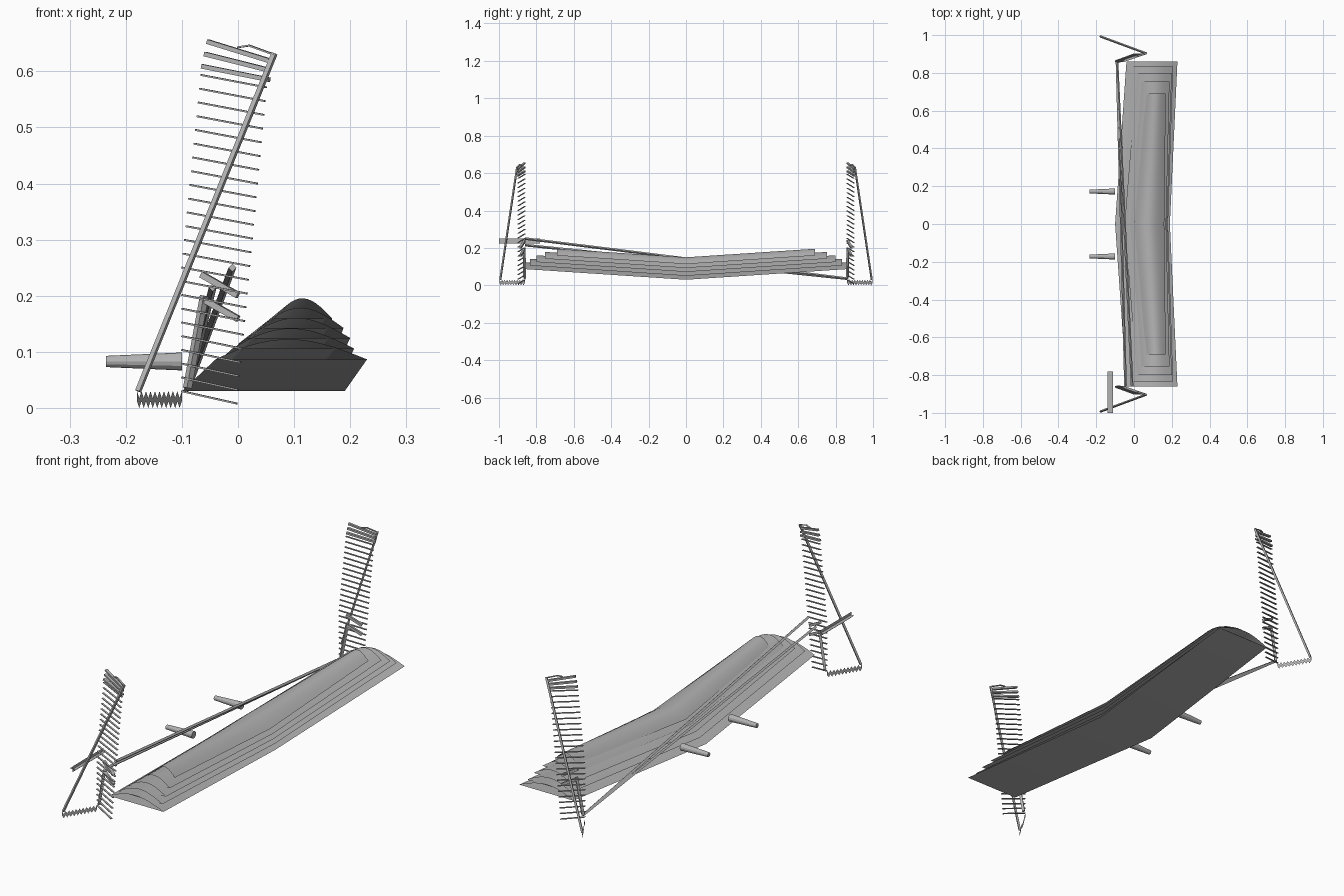
import bpy, bmesh, math
from mathutils import Vector

cube = bpy.data.objects.get("Cube")
if cube:
    bpy.data.objects.remove(cube)

GREY = (0.45, 0.45, 0.45, 1)
mat = bpy.data.materials.new("plain grey")
mat.use_nodes = True
mat.diffuse_color = GREY
mat.node_tree.nodes["Principled BSDF"].inputs["Base Color"].default_value = GREY


def finish(bm, name):
    mesh = bpy.data.meshes.new(name)
    bm.to_mesh(mesh)
    bm.free()
    mesh.materials.append(mat)
    ob = bpy.data.objects.new(name, mesh)
    bpy.context.collection.objects.link(ob)
    return ob


def add_bar(bm, a, b, r1, r2=None, sides=4):
    """Straight bar between two points."""
    a, b = Vector(a), Vector(b)
    d = b - a
    res = bmesh.ops.create_cone(bm, cap_ends=True, segments=sides, radius1=r1,
                                radius2=r1 if r2 is None else r2, depth=d.length)
    rot = d.to_track_quat('Z', 'Y').to_matrix().to_4x4()
    rot.translation = (a + b) / 2
    bmesh.ops.transform(bm, matrix=rot, verts=res["verts"])


def add_slat(bm, a, b, width, thick):
    """Flat blade between two points, lying nearly level."""
    a, b = Vector(a), Vector(b)
    side = (b - a).cross(Vector((0, 0, 1))).normalized() * width / 2
    up = side.cross(b - a).normalized() * thick / 2
    ends = [[bm.verts.new(p + s * side + u * up)
             for s, u in ((-1, -1), (1, -1), (1, 1), (-1, 1))] for p in (a, b)]
    bm.faces.new(ends[0][::-1])
    bm.faces.new(ends[1])
    for i in range(4):
        j = (i + 1) % 4
        bm.faces.new((ends[0][i], ends[0][j], ends[1][j], ends[1][i]))


# Stacked curved leaves, bent at the middle and open at both ends
STEPS = 14
RISE = 0.066


def leaf(name, mid, tip, half, base):
    bm = bmesh.new()
    rows = []
    for y, (lead, trail) in ((-half, tip), (0, mid), (half, tip)):
        z = base + RISE * abs(y)
        row = []
        for i in range(STEPS + 1):
            t = i / STEPS
            row.append(bm.verts.new((lead + (trail - lead) * t, y,
                                     z + 0.036 * math.sin(math.pi * t ** 0.95))))
        rows.append(row)
    for r, s in zip(rows, rows[1:]):
        for i in range(STEPS):
            bm.faces.new((r[i], r[i + 1], s[i + 1], s[i]))
        bm.faces.new((r[0], s[0], s[-1], r[-1]))
    ob = finish(bm, name)
    for o in bpy.context.selected_objects:
        o.select_set(False)
    ob.select_set(True)
    bpy.context.view_layer.objects.active = ob
    bpy.ops.object.shade_smooth_by_angle(angle=math.radians(25))


leaves = (((-0.10, 0.19), (-0.04, 0.23), 0.86),
          ((-0.07, 0.18), (-0.01, 0.207), 0.835),
          ((-0.05, 0.175), (0.015, 0.2), 0.80),
          ((-0.02, 0.17), (0.04, 0.188), 0.755),
          ((0.0, 0.16), (0.065, 0.168), 0.69))
for n, (mid, tip, half) in enumerate(leaves):
    leaf(f"leaf_{n + 1}", mid, tip, half, 0.03 + 0.021 * n)

# Two tapered pegs
for name, s in (("front_peg", -1), ("back_peg", 1)):
    bm = bmesh.new()
    add_bar(bm, (-0.235, s * 0.172, 0.083), (-0.10, s * 0.172, 0.083), 0.01, 0.016, 12)
    bpy_peg = finish(bm, name)

# Two long bars running from the front tower down to the back one
for name, x, z in (("upper_long_bar", -0.01, 0.25), ("lower_long_bar", -0.045, 0.215)):
    bm = bmesh.new()
    add_bar(bm, (x, -0.86, z), (-0.09, 0.86, 0.036), 0.007)
    finish(bm, name)

# End towers, mirrored front to back
RUNGS = 24
for side, s in (("front", -1), ("back", 1)):
    bm = bmesh.new()
    for i in range(RUNGS):
        z = 0.03 + 0.0245 * i
        left = -0.10 + 0.035 * max(0, (z - 0.25) / 0.35)
        right = -0.005 + 0.055 * z / 0.59
        add_slat(bm, (left, s * 0.862, z), (right, s * 0.898, z - 0.022), 0.008, 0.003)
    finish(bm, side + "_rungs")

    bm = bmesh.new()
    for i in range(3):
        add_slat(bm, (-0.064 + 0.005 * i, s * 0.864, 0.609 + 0.022 * i),
                 (0.056, s * 0.902, 0.585 + 0.017 * i), 0.012, 0.008)
    add_slat(bm, (0.0, s * 0.88, 0.643), (0.02, s * 0.888, 0.646), 0.008, 0.003)
    add_slat(bm, (0.02, s * 0.888, 0.646), (0.064, s * 0.904, 0.63), 0.008, 0.003)
    finish(bm, side + "_top_blades")

    bm = bmesh.new()
    add_bar(bm, (-0.178, s * 0.993, 0.03), (0.065, s * 0.903, 0.632), 0.006)
    finish(bm, side + "_slanted_rod")

    bm = bmesh.new()
    add_bar(bm, (-0.09, s * 0.862, 0.036), (-0.06, s * 0.866, 0.20), 0.008)
    for z in (0.196, 0.238):
        add_slat(bm, (-0.065, s * 0.864, z), (0.0, s * 0.885, z - 0.037), 0.012, 0.011)
    finish(bm, side + "_brackets")

    # Zigzag ribbon at the foot
    bm = bmesh.new()
    count = 20
    pairs = []
    for i in range(count + 1):
        t = i / count
        x, y = -0.18 + 0.08 * t, s * (0.997 - 0.135 * t)
        z = 0.0 if i % 2 else 0.012
        pairs.append([bm.verts.new((x, y, z + h)) for h in (0, 0.018)])
    for (a, b), (c, d) in zip(pairs, pairs[1:]):
        bm.faces.new((a, c, d, b))
    finish(bm, side + "_zigzag")

# Crossed thin vanes beside the front tower
bm = bmesh.new()
for dx, dz in ((0.015, 0), (0, 0.013)):
    corners = [(-0.125 + k * dx, y, 0.238 + k * dz)
               for k, y in ((-1, -1.0), (1, -1.0), (1, -0.78), (-1, -0.78))]
    bm.faces.new([bm.verts.new(c) for c in corners])
finish(bm, "crossed_vanes")
